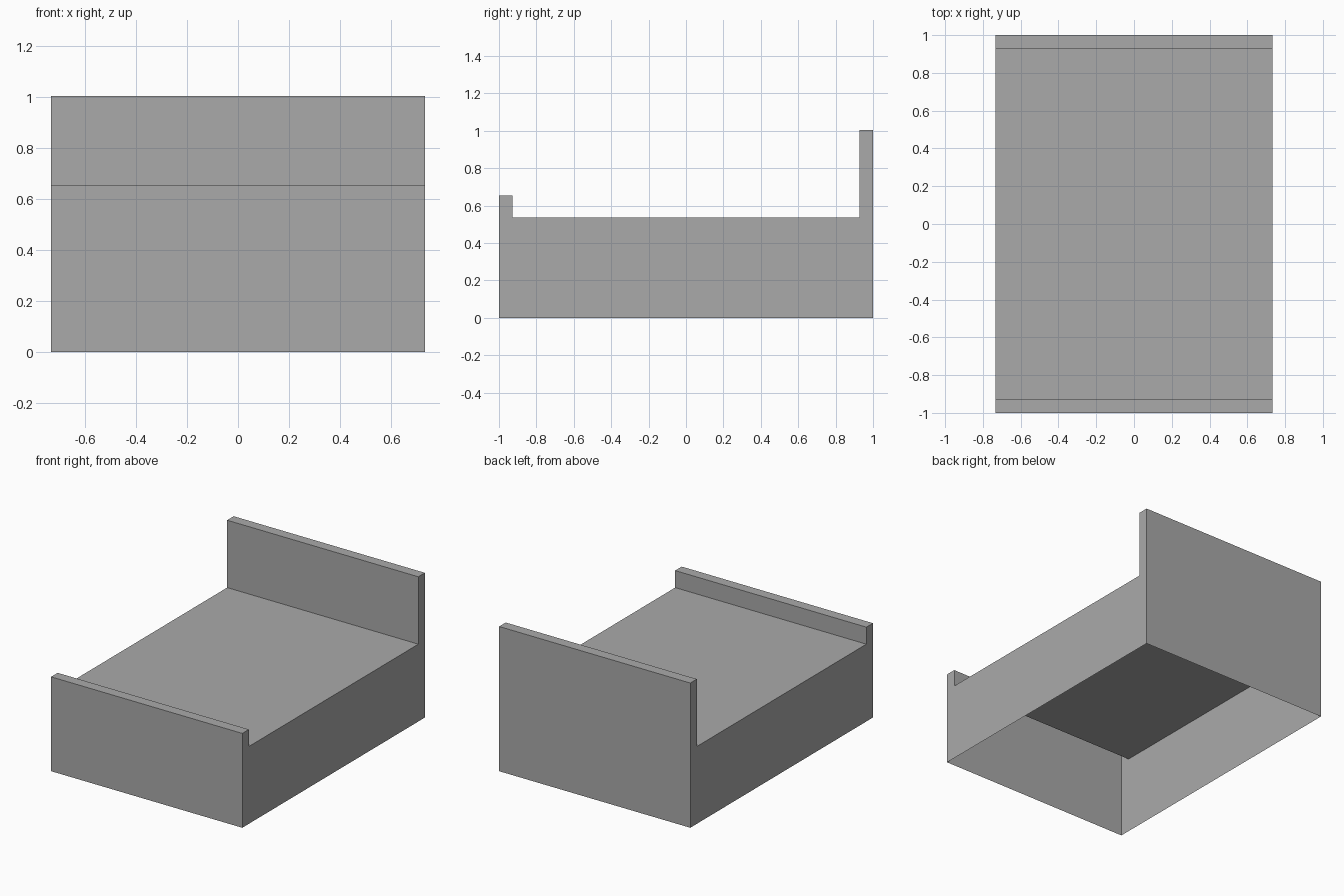
import bpy
import bmesh

cube = bpy.data.objects.get("Cube")
if cube:
    bpy.data.objects.remove(cube, do_unlink=True)

HALF_WIDTH, HALF_LENGTH, BOARD = 0.733, 1.0, 0.072
DECK_Z, FOOT_Z, HEAD_Z = 0.536, 0.654, 1.003

# Plain grey material
grey = bpy.data.materials.new("plain grey")
grey.use_nodes = True
colour = (0.4, 0.4, 0.4, 1)
grey.diffuse_color = colour
grey.node_tree.nodes["Principled BSDF"].inputs["Base Color"].default_value = colour

# Side profile: footboard, deck, headboard
inner = HALF_LENGTH - BOARD
profile = [(-HALF_LENGTH, 0), (-HALF_LENGTH, FOOT_Z), (-inner, FOOT_Z), (-inner, DECK_Z),
           (inner, DECK_Z), (inner, HEAD_Z), (HALF_LENGTH, HEAD_Z), (HALF_LENGTH, 0)]

# Extrude the profile across the width
bm = bmesh.new()
side = bm.faces.new([bm.verts.new((-HALF_WIDTH, y, z)) for y, z in profile])
result = bmesh.ops.extrude_face_region(bm, geom=[side], use_keep_orig=True)
moved = [v for v in result["geom"] if isinstance(v, bmesh.types.BMVert)]
bmesh.ops.translate(bm, verts=moved, vec=(2 * HALF_WIDTH, 0, 0))
bmesh.ops.recalc_face_normals(bm, faces=bm.faces)

# Leave the underside open, as a hollow shell
underside = [f for f in bm.faces if all(abs(v.co.z) < 0.001 for v in f.verts)]
bmesh.ops.delete(bm, geom=underside, context="FACES_ONLY")

mesh = bpy.data.meshes.new("bed_frame")
bm.to_mesh(mesh)
bm.free()
mesh.materials.append(grey)
bpy.context.collection.objects.link(bpy.data.objects.new("bed_frame", mesh))
